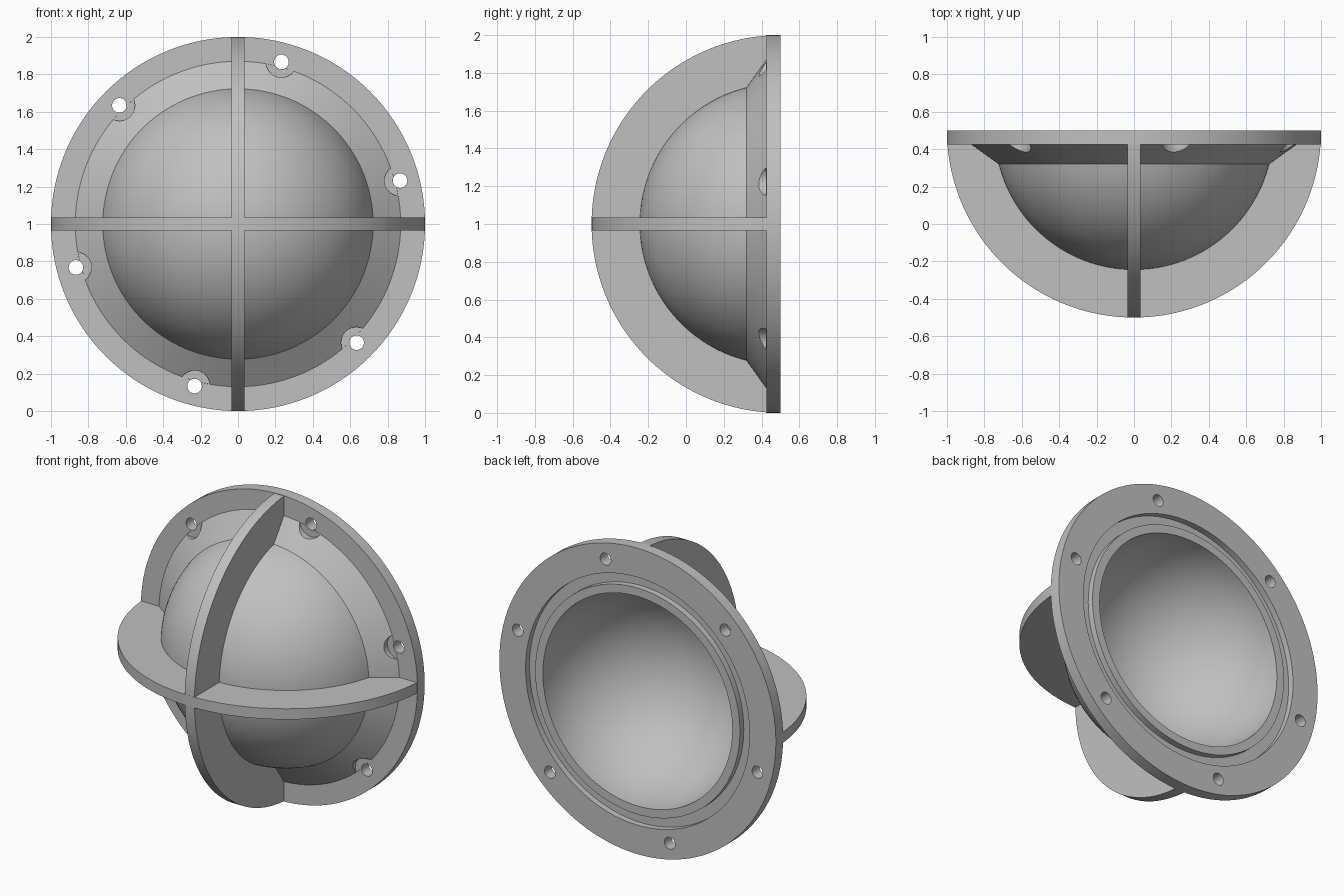
import bpy, bmesh
from math import sin, cos, pi, radians, asin
from mathutils import Matrix, Vector

if "Cube" in bpy.data.objects:
    bpy.data.objects.remove(bpy.data.objects["Cube"])

BACK, MID = 0.5, 1.0            # back plane (y) and axis height (z)
FLANGE_FRONT = 0.425
DOME_R, CAVITY_R, FIN_R = 0.745, 0.685, 1.0
FIN_HALF = 0.035
SEGMENTS = 128

grey = bpy.data.materials.new("light grey")
grey.use_nodes = True
colour = (0.53, 0.53, 0.53, 1)
grey.diffuse_color = colour
grey.node_tree.nodes["Principled BSDF"].inputs["Base Color"].default_value = colour


def finish(bm, name):
    bmesh.ops.recalc_face_normals(bm, faces=bm.faces)
    mesh = bpy.data.meshes.new(name)
    bm.to_mesh(mesh)
    bm.free()
    mesh.materials.append(grey)
    obj = bpy.data.objects.new(name, mesh)
    bpy.context.collection.objects.link(obj)
    return obj


def arc(radius, start, end, steps):
    """Points (r, y) on a circle about the back centre; angle 0 is the rim."""
    angles = [start + (end - start) * i / steps for i in range(steps + 1)]
    return [(radius * cos(a), BACK - radius * sin(a)) for a in angles]


def lathe(name, profile):
    bm = bmesh.new()
    verts = [bm.verts.new((r, y, MID)) for r, y in profile]
    edges = [bm.edges.new((a, b)) for a, b in zip(verts, verts[1:] + verts[:1])]
    bmesh.ops.spin(bm, geom=verts + edges, cent=(0, 0, MID), axis=(0, 1, 0),
                   angle=2 * pi, steps=SEGMENTS, use_merge=False)
    bmesh.ops.remove_doubles(bm, verts=bm.verts, dist=0.0001)
    bmesh.ops.dissolve_degenerate(bm, edges=bm.edges, dist=0.0001)
    return finish(bm, name)


def cylinder(name, x, z, radius, y0, y1):
    bm = bmesh.new()
    place = Matrix.Translation((x, (y0 + y1) / 2, z)) @ Matrix.Rotation(pi / 2, 4, "X")
    bmesh.ops.create_cone(bm, cap_ends=True, segments=32, radius1=radius,
                          radius2=radius, depth=y1 - y0, matrix=place)
    return finish(bm, name)


def fin(name, turn):
    """Half-ring plate around the dome, turned about the y axis."""
    tilt = asin((BACK - 0.44) / FIN_R)
    outline = arc(FIN_R, tilt, pi - tilt, 96)
    tilt = asin((BACK - 0.44) / 0.715)
    outline += arc(0.715, pi - tilt, tilt, 96)
    bm = bmesh.new()
    face = bm.faces.new([bm.verts.new((r, y, -FIN_HALF)) for r, y in outline])
    out = bmesh.ops.extrude_face_region(bm, geom=[face])
    top = [v for v in out["geom"] if isinstance(v, bmesh.types.BMVert)]
    bmesh.ops.translate(bm, verts=top, vec=Vector((0, 0, 2 * FIN_HALF)))
    bmesh.ops.transform(bm, verts=bm.verts, matrix=Matrix.Translation((0, 0, MID))
                        @ Matrix.Rotation(turn, 4, "Y"))
    return finish(bm, name)


def combine(target, tool, operation):
    mod = target.modifiers.new(operation, "BOOLEAN")
    mod.operation, mod.object, mod.solver = operation, tool, "EXACT"
    bpy.context.view_layer.objects.active = target
    bpy.ops.object.modifier_apply(modifier=mod.name)
    bpy.data.objects.remove(tool)


# Shell: flange, conical shoulder, dome, cavity, raised lip and seal groove
shoulder = asin((BACK - 0.32) / DOME_R)
profile = [(FIN_R, BACK), (FIN_R, FLANGE_FRONT), (0.87, FLANGE_FRONT)]
profile += arc(DOME_R, shoulder, pi / 2, 32)
profile += arc(CAVITY_R, pi / 2, 0, 32)
profile += [(0.74, BACK), (0.74, 0.46), (0.81, 0.46), (0.81, BACK)]
housing = lathe("domed_housing", profile)

# Six bolt holes with clearance pockets cut into the shoulder
for i in range(6):
    a = radians(15 + 60 * i)
    x, z = 0.897 * cos(a), MID + 0.897 * sin(a)
    combine(housing, cylinder("pocket_cutter", x, z, 0.083, 0.2, FLANGE_FRONT - 0.0005),
            "DIFFERENCE")
    combine(housing, cylinder("hole_cutter", x, z, 0.039, 0.2, 0.6), "DIFFERENCE")

# Crossed guard fins
combine(housing, fin("horizontal_fin", 0), "UNION")
combine(housing, fin("vertical_fin", pi / 2), "UNION")

bpy.ops.object.select_all(action="DESELECT")
housing.select_set(True)
bpy.context.view_layer.objects.active = housing
bpy.ops.object.shade_smooth_by_angle(angle=radians(25))
